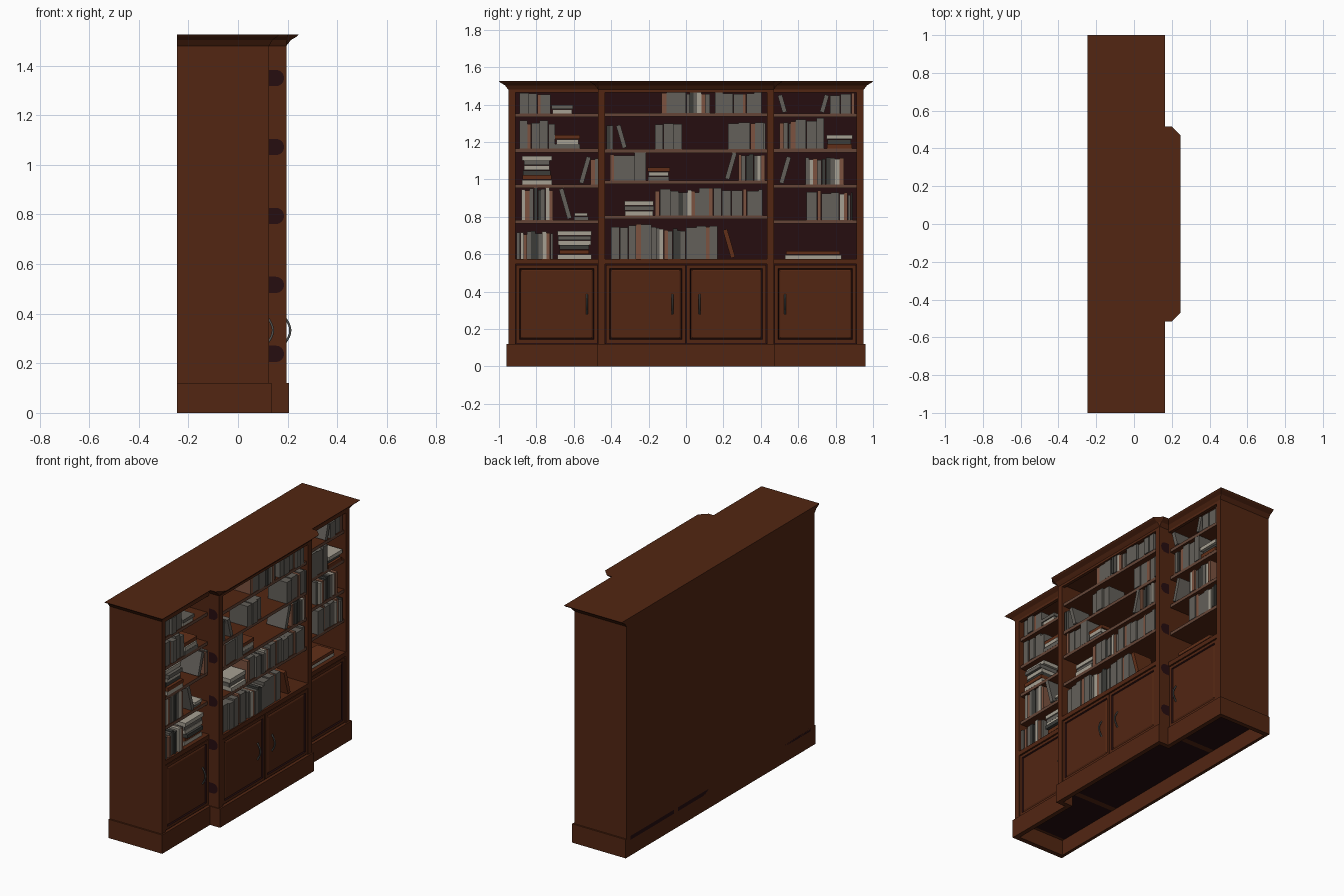
import bpy, bmesh, math, random
from mathutils import Matrix, Vector

random.seed(4)
if "Cube" in bpy.data.objects:
    bpy.data.objects.remove(bpy.data.objects["Cube"], do_unlink=True)

# Palette
PALETTE = {
    "wood": (0.085, 0.019, 0.006), "dark_interior": (0.019, 0.004, 0.005),
    "shelf_edge": (0.13, 0.06, 0.038), "grey_cover": (0.125, 0.115, 0.1),
    "pale_cover": (0.38, 0.35, 0.29), "tan_cover": (0.2, 0.085, 0.05),
    "charcoal_cover": (0.045, 0.045, 0.04), "rust_cover": (0.12, 0.028, 0.009),
    "metal": (0.09, 0.09, 0.085),
}
NAMES = list(PALETTE)
MATERIALS = []
for label, rgb in PALETTE.items():
    mat = bpy.data.materials.new(label)
    mat.use_nodes = True
    mat.diffuse_color = (*rgb, 1)
    mat.node_tree.nodes["Principled BSDF"].inputs["Base Color"].default_value = (*rgb, 1)
    MATERIALS.append(mat)


def box(bm, xs, ys, zs, colour="wood", tilt=0, front=None):
    """Add a box; tilt leans it sideways, front recolours its +x face."""
    size = Vector((xs[1] - xs[0], ys[1] - ys[0], zs[1] - zs[0]))
    centre = Vector((sum(xs), sum(ys), sum(zs))) / 2
    matrix = Matrix.Translation(centre) @ Matrix.Rotation(tilt, 4, "X") @ Matrix.Diagonal((*size, 1))
    verts = bmesh.ops.create_cube(bm, size=1, matrix=matrix)["verts"]
    faces = {f for v in verts for f in v.link_faces}
    front_face = max(faces, key=lambda f: f.calc_center_median().x)
    for f in faces:
        f.material_index = NAMES.index(colour)
    if front:
        front_face.material_index = NAMES.index(front)
    return front_face


def finish(name, bm):
    bmesh.ops.recalc_face_normals(bm, faces=bm.faces)
    mesh = bpy.data.meshes.new(name)
    bm.to_mesh(mesh)
    bm.free()
    for mat in MATERIALS:
        mesh.materials.append(mat)
    obj = bpy.data.objects.new(name, mesh)
    bpy.context.collection.objects.link(obj)
    return obj


def span(side, a, b):
    """Mirror a y range to the chosen side."""
    return tuple(sorted((side * a, side * b)))


# Main dimensions
BACK, WING, CENTRE = -0.245, 0.125, 0.195
END, POST, OPEN = 0.95, 0.47, 0.432
INNER_END = 0.912
PLINTH, COUNTER, TOP = 0.12, 0.575, 1.49
BAYS = {"left": (-INNER_END, -POST, WING), "middle": (-OPEN, OPEN, CENTRE),
        "right": (POST, INNER_END, WING)}

# Carcass: ends, posts, back and floor
bm = bmesh.new()
for side in (-1, 1):
    box(bm, (BACK, WING), span(side, INNER_END, END), (0.1, TOP))
    box(bm, (BACK, CENTRE), span(side, OPEN, POST), (0.1, TOP))
box(bm, (BACK, BACK + 0.01), (-END, END), (0.02, TOP), front="dark_interior")
for y0, y1, front in BAYS.values():
    box(bm, (BACK, front - 0.01), (y0, y1), (0.1, PLINTH + 0.005), "dark_interior")
    box(bm, (BACK, front), (y0, y1), (0.547, COUNTER))
    box(bm, (front - 0.02, front), (y0, y1), (1.465, TOP))
finish("carcass", bm)

# Plinth: open ring of boards with a stepped front
bm = bmesh.new()
box(bm, (BACK, BACK + 0.02), (-0.96, 0.96), (0, PLINTH))
box(bm, (CENTRE - 0.02, 0.205), (-0.475, 0.475), (0, PLINTH))
for side in (-1, 1):
    box(bm, (BACK, 0.135), span(side, 0.93, 0.96), (0, PLINTH))
    box(bm, (0.105, 0.135), span(side, 0.45, 0.96), (0, PLINTH))
    box(bm, (0.105, 0.205), span(side, 0.445, 0.475), (0, PLINTH))
finish("plinth", bm)

# Cornice: footprint flared upward in rings
bm = bmesh.new()
rings = []
for z, grow in ((TOP - 0.01, 0.0), (TOP, 0.008), (1.503, 0.018), (1.517, 0.042), (1.525, 0.05)):
    half = [(BACK, END + grow), (WING + grow * 0.8, END + grow), (WING + grow * 0.8, POST + grow * 0.9),
            (CENTRE + grow * 0.1, POST + grow * 0.9), (CENTRE + grow, POST)]
    outline = half + [(x, -y) for x, y in reversed(half)]
    rings.append([bm.verts.new((x, y, z)) for x, y in outline])
for low, high in zip(rings, rings[1:]):
    for i in range(len(low)):
        j = (i + 1) % len(low)
        quad = [low[i], low[j], high[j], high[i]]
        bm.faces.new(quad)
bm.faces.new(rings[0])
bm.faces.new(rings[-1])
bmesh.ops.remove_doubles(bm, verts=bm.verts, dist=0.0001)
finish("cornice", bm)

# Shelves, with worn front edges
SHELF_TOPS = {"wing": [COUNTER, 0.783, 0.973, 1.165, 1.353],
              "middle": [COUNTER, 0.807, 0.995, 1.162, 1.355]}
for bay, (y0, y1, front) in BAYS.items():
    bm = bmesh.new()
    for z in SHELF_TOPS.get(bay, SHELF_TOPS["wing"])[1:]:
        box(bm, (BACK, front - 0.012), (y0, y1), (z - 0.02, z), front="shelf_edge")
    finish(bay + "_shelves", bm)


# Doors: framed panels with a dark moulding line and an arched pull
def door(name, y0, y1, front, handle_y):
    bm = bmesh.new()
    box(bm, (front - 0.04, front - 0.025), (y0, y1), (PLINTH, 0.547), "dark_interior")
    face = box(bm, (front - 0.024, front - 0.003), (y0 + 0.004, y1 - 0.004), (PLINTH + 0.006, 0.541))
    bmesh.ops.inset_region(bm, faces=[face], thickness=0.026)
    rim = bmesh.ops.inset_region(bm, faces=[face], thickness=0.007, depth=-0.007)["faces"]
    for f in rim:
        f.material_index = NAMES.index("dark_interior")
    bmesh.ops.inset_region(bm, faces=[face], thickness=0.012, depth=0.005)
    finish(name, bm)
    curve = bpy.data.curves.new(name + "_handle", "CURVE")
    curve.dimensions = "3D"
    curve.bevel_depth = 0.005
    curve.bevel_resolution = 1
    curve.use_fill_caps = True
    spline = curve.splines.new("POLY")
    spline.points.add(8)
    for i, point in enumerate(spline.points):
        t = i / 8
        point.co = (front - 0.006 + 0.022 * math.sin(math.pi * t), handle_y, 0.28 + 0.105 * t, 1)
    curve.materials.append(MATERIALS[NAMES.index("metal")])
    obj = bpy.data.objects.new(name + "_handle", curve)
    bpy.context.collection.objects.link(obj)


for side, word in ((-1, "left"), (1, "right")):
    door(word + "_wing_door", *span(side, POST, INNER_END), WING, side * 0.53)
    door(word + "_middle_door", *span(side, 0, OPEN), CENTRE, side * 0.073)

# Dark round-ended inlays on the returns of the middle section
bm = bmesh.new()
for side in (-1, 1):
    for level in range(5):
        z = 1.35 - level * 0.278
        shape = [(WING, z - 0.033)]
        for i in range(9):
            a = math.pi * (i / 8 - 0.5)
            shape.append((0.153 + 0.033 * math.cos(a), z + 0.033 * math.sin(a)))
        shape.append((WING, z + 0.033))
        face = bm.faces.new([bm.verts.new((x, side * (POST + 0.002), h)) for x, h in shape])
        face.material_index = NAMES.index("dark_interior")
finish("return_inlays", bm)

# Books
MIXED = ["charcoal_cover", "grey_cover", "pale_cover", "tan_cover", "grey_cover", "charcoal_cover"]
GREYS = ["grey_cover", "grey_cover", "grey_cover", "tan_cover"]
FLAT = ["grey_cover", "pale_cover", "rust_cover", "charcoal_cover", "pale_cover"]


def fill(bm, kind, y0, y1, height, z, front):
    depth = (front - 0.14, front - 0.008)
    if kind in ("row", "block"):
        y, n = y0, random.randrange(4)
        while y < y1 - 0.008:
            colours = MIXED if kind == "row" else GREYS
            colour = colours[n % len(colours)]
            wide = kind == "block" and colour == "grey_cover"
            thick = random.uniform(0.04, 0.065) if wide else random.uniform(0.016, 0.026)
            end = min(y + thick, y1)
            out = random.uniform(-0.012, 0.004)
            box(bm, (depth[0], depth[1] + out), (y, end - 0.001),
                (z, z + height * random.uniform(0.87, 1)), colour)
            y, n = end, n + 1
    elif kind == "stack":
        count = max(2, round(height / 0.024))
        step = height / count
        for i in range(count):
            trim = random.uniform(0, 0.2) * (y1 - y0)
            box(bm, (depth[0], depth[1] - random.uniform(0, 0.02)), (y0 + trim * 0.4, y1 - trim * 0.6),
                (z + i * step, z + (i + 0.93) * step), FLAT[(i + round(y0 * 50)) % 5])
    else:
        tilt = 0.28 if kind == "lean_left" else -0.28
        mid, half = (y0 + y1) / 2, 0.012
        colour = "rust_cover" if z == COUNTER else "grey_cover"
        box(bm, depth, (mid - half, mid + half), (z + 0.004, z + height), colour, tilt)


# Groups on each shelf, lowest shelf first: kind, start, end, height
LEFT = [
    [("row", -.905, -.71, .15), ("stack", -.69, -.5, .15)],
    [("row", -.88, -.71, .18), ("lean_left", -.68, -.61, .17), ("stack", -.6, -.52, .04)],
    [("stack", -.88, -.71, .155), ("lean_right", -.56, -.52, .15), ("row", -.51, -.47, .14)],
    [("block", -.89, -.7, .15), ("stack", -.7, -.565, .075)],
    [("block", -.89, -.72, .11), ("stack", -.72, -.6, .045)],
]
MIDDLE = [
    [("block", -.4, -.16, .19), ("row", -.16, 0, .17), ("block", 0, .17, .18), ("lean_left", .19, .27, .16)],
    [("stack", -.33, -.17, .08), ("block", -.165, -.04, .15), ("row", -.04, .07, .14), ("block", .07, .41, .15)],
    [("block", -.405, -.21, .15), ("stack", -.21, -.08, .07), ("lean_right", .2, .28, .15), ("row", .28, .425, .15)],
    [("row", -.425, -.39, .13), ("lean_left", -.38, -.31, .13), ("block", -.165, -.02, .14), ("block", .225, .425, .15)],
    [("block", -.13, .02, .115), ("row", .02, .13, .115), ("block", .155, .405, .115)],
]
RIGHT = [
    [("stack", .51, .86, .045)],
    [("block", .645, .82, .16), ("row", .82, .89, .15)],
    [("lean_right", .5, .56, .15), ("row", .64, .85, .145)],
    [("row", .5, .56, .14), ("block", .56, .74, .165), ("stack", .745, .9, .075)],
    [("lean_left", .48, .55, .1), ("lean_right", .71, .77, .1), ("block", .77, .905, .11)],
]
for bay, shelves in zip(BAYS, (LEFT, MIDDLE, RIGHT)):
    bm = bmesh.new()
    heights = SHELF_TOPS.get(bay, SHELF_TOPS["wing"])
    for z, groups in zip(heights, shelves):
        for group in groups:
            fill(bm, *group, z, BAYS[bay][2])
    finish(bay + "_books", bm)
